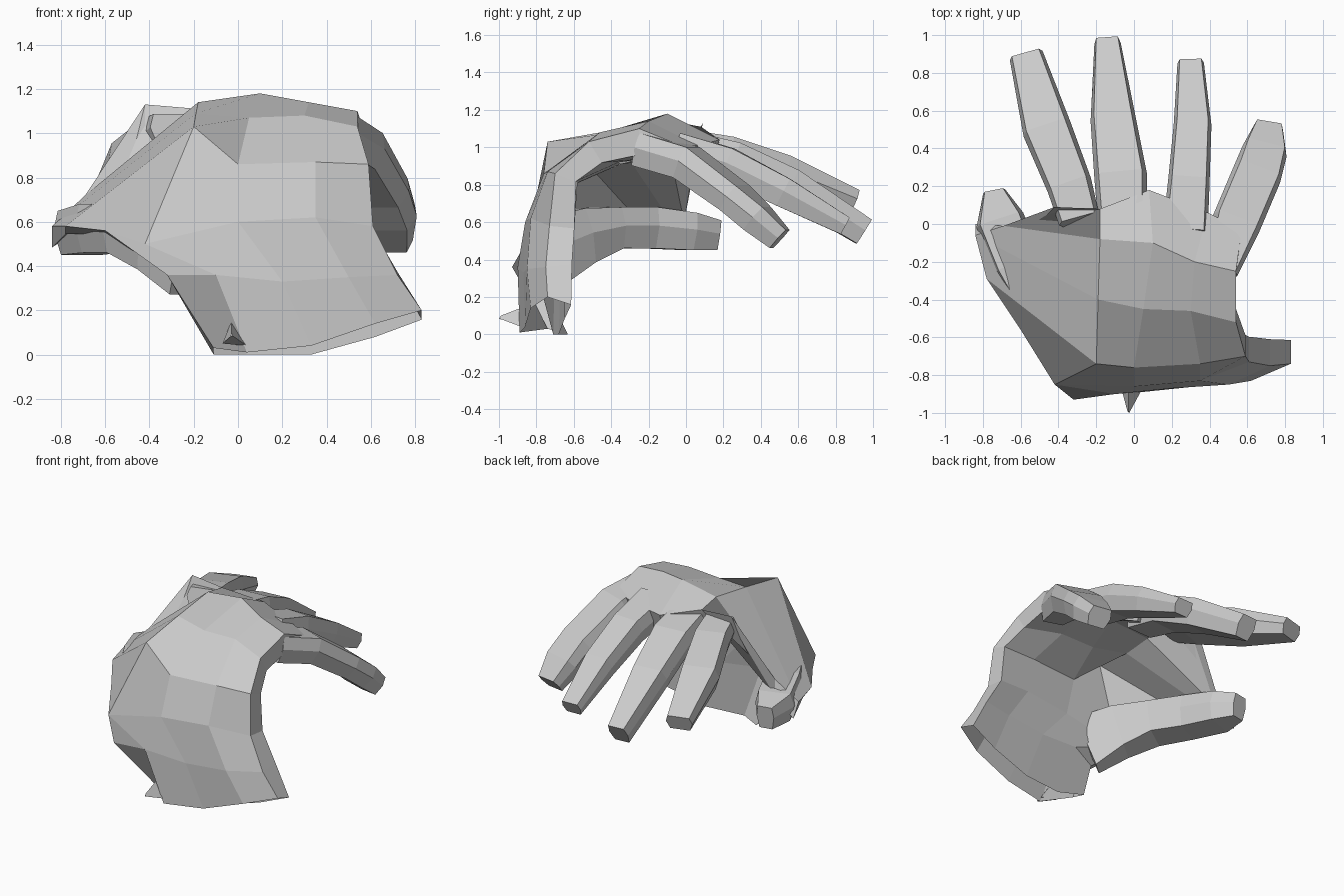
import bpy, bmesh
from mathutils import Vector

if "Cube" in bpy.data.objects:
    bpy.data.objects.remove(bpy.data.objects["Cube"], do_unlink=True)

skin = bpy.data.materials.new("plain grey")
skin.use_nodes = True
GREY = (0.6, 0.6, 0.6, 1)
skin.diffuse_color = GREY
skin.node_tree.nodes["Principled BSDF"].inputs["Base Color"].default_value = GREY


def loft(name, rings, open_start=False):
    """Skin closed rings of points, cap the ends, flat shaded."""
    bm = bmesh.new()
    loops = [[bm.verts.new(p) for p in ring] for ring in rings]
    count = len(loops[0])
    for a, b in zip(loops, loops[1:]):
        for i in range(count):
            j = (i + 1) % count
            bm.faces.new((a[i], a[j], b[j], b[i]))
    caps = [bm.faces.new(loops[-1])]
    if not open_start:
        caps.append(bm.faces.new(loops[0]))
    bmesh.ops.triangulate(bm, faces=caps)
    bmesh.ops.recalc_face_normals(bm, faces=bm.faces)
    mesh = bpy.data.meshes.new(name)
    bm.to_mesh(mesh)
    bm.free()
    mesh.materials.append(skin)
    obj = bpy.data.objects.new(name, mesh)
    bpy.context.collection.objects.link(obj)
    return obj


# Six-sided section: flat top, widest just below it, narrower underside
SECTION = [(-0.82, 1), (0.82, 1), (1, 0.1), (0.75, -1), (-0.75, -1), (-1, 0.1)]


def digit(name, path):
    """Finger along a path of (x, y, z, half width, half height)."""
    centres = [Vector(p[:3]) for p in path]
    rings = []
    for i, (c, p) in enumerate(zip(centres, path)):
        along = centres[min(i + 1, len(path) - 1)] - centres[max(i - 1, 0)]
        side = along.cross(Vector((0, 0, 1))).normalized()
        up = side.cross(along).normalized()
        rings.append([c + side * p[3] * u + up * p[4] * v for u, v in SECTION])
    return loft(name, rings)


# Palm: rows run from wrist to knuckles, each from thumb side to little finger
back_rows = [
    [(-.11, -.74, .03), (.04, -.89, .01), (.33, -.86, .04), (.62, -.83, .14), (.83, -.74, .2)],
    [(-.32, -.93, .36), (-.1, -.9, .36), (.2, -.87, .33), (.5, -.85, .35), (.72, -.75, .36)],
    [(-.6, -.56, .56), (-.42, -.85, .5), (0, -.86, .6), (.35, -.83, .62), (.61, -.73, .58)],
    [(-.78, -.29, .58), (-.2, -.74, 1.03), (0, -.76, .86), (.35, -.74, .87), (.59, -.7, .86)],
    [(-.84, -.06, .58), (-.19, -.4, 1.09), (.05, -.45, 1.07), (.3, -.46, 1.08), (.54, -.52, 1.03)],
    [(-.69, -.01, .72), (-.18, -.08, 1.14), (.1, -.1, 1.18), (.32, -.2, 1.14), (.54, -.25, 1.1)],
    [(-.42, .09, 1.13), (-.18, .08, 1.11), (.08, .18, 1.04), (.39, .06, 1.01), (.57, -.03, 1.01)],
]
# Offset (y, z) from the back of the hand to the palm for each row
depths = [(.18, -.06), (.2, .02), (.19, -.02), (.16, -.06), (.1, -.16), (0, -.2), (-.05, -.16)]
edge_scale = (0.6, 1, 1, 1, 0.7)
palm_rings = []
for row, (dy, dz) in zip(back_rows, depths):
    inner = [(x, y + dy * s, max(0, z + dz * s)) for (x, y, z), s in zip(row, edge_scale)]
    palm_rings.append(row + inner[::-1])
loft("palm", palm_rings, open_start=True)

# Four fingers
digit("index_finger", [(-.29, .02, 1.02, .11, .07), (-.34, .2, .97, .12, .09),
                       (-.46, .5, .87, .13, .09), (-.57, .89, .72, .09, .055)])
digit("middle_finger", [(-.06, 0, 1.0, .13, .09), (-.07, .25, .94, .14, .09),
                        (-.11, .55, .8, .12, .09), (-.14, .95, .55, .07, .075)])
digit("ring_finger", [(.27, -.05, .99, .12, .09), (.29, .22, .91, .11, .09),
                      (.31, .52, .76, .1, .08), (.3, .85, .58, .07, .05)])
digit("little_finger", [(.46, -.25, .99, .09, .09), (.54, 0, .92, .13, .09),
                        (.65, .26, .73, .13, .08), (.69, .38, .62, .12, .08),
                        (.71, .5, .51, .08, .065)])

# Thumb with its broad base
digit("thumb", [(-.22, -.73, .45, .08, .19), (-.36, -.57, .53, .12, .15),
                (-.5, -.4, .57, .14, .11), (-.62, -.2, .57, .13, .11),
                (-.71, .02, .55, .13, .1), (-.74, .17, .53, .06, .08)])

# Pointed scrap at the wrist
loft("wrist_flap", [[(-.07, -.86, .05), (.04, -.88, .04), (-.03, -.86, .15)],
                    [(-.035, -.99, .08), (-.025, -1, .085), (-.03, -.99, .1)]])
